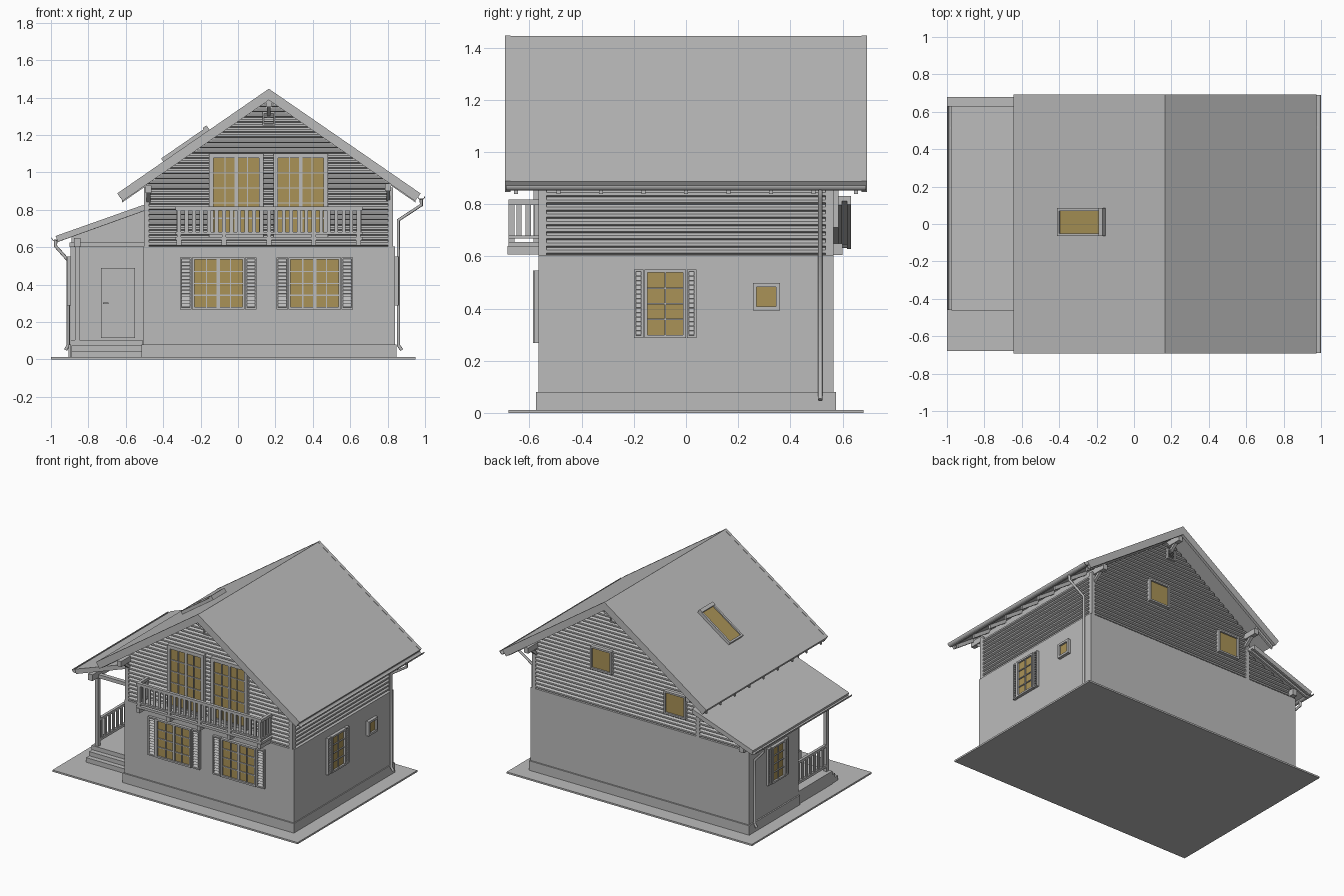
import bpy, math
from mathutils import Matrix, Vector

cube = bpy.data.objects.get("Cube")
if cube:
    bpy.data.objects.remove(cube)


def material(name, rgb):
    m = bpy.data.materials.new(name)
    m.use_nodes = True
    m.diffuse_color = (*rgb, 1)
    m.node_tree.nodes["Principled BSDF"].inputs["Base Color"].default_value = (*rgb, 1)
    return m


GREY = material("plain_grey", (0.5, 0.5, 0.5))
GLASS = material("amber_glass", (0.4, 0.29, 0.095))


# Shape helpers: each returns (vertices, faces)
def prism(profile, a, b, axis="y"):
    n = len(profile)
    at = (lambda p, d: (p[0], d, p[1])) if axis == "y" else (lambda p, d: (d, p[0], p[1]))
    verts = [at(p, a) for p in profile] + [at(p, b) for p in profile]
    faces = [list(range(n)), list(range(2 * n - 1, n - 1, -1))]
    faces += [[i, i + n, (i + 1) % n + n, (i + 1) % n] for i in range(n)]
    return verts, faces


def box(x0, x1, y0, y1, z0, z1):
    return prism([(x0, z0), (x1, z0), (x1, z1), (x0, z1)], y0, y1)


def make(name, shapes, mat=GREY, place=Matrix()):
    verts, faces = [], []
    for v, f in shapes:
        faces += [[i + len(verts) for i in face] for face in f]
        verts += v
    mesh = bpy.data.meshes.new(name)
    mesh.from_pydata([place @ Vector(v) for v in verts], [], faces)
    mesh.materials.append(mat)
    ob = bpy.data.objects.new(name, mesh)
    bpy.context.collection.objects.link(ob)
    # consistent outward normals
    bpy.context.view_layer.objects.active = ob
    ob.select_set(True)
    bpy.ops.object.mode_set(mode="EDIT")
    bpy.ops.mesh.select_all(action="SELECT")
    bpy.ops.mesh.normals_make_consistent(inside=False)
    bpy.ops.object.mode_set(mode="OBJECT")
    ob.select_set(False)
    return ob


def wall(x, y, degrees):
    """Placement whose local -y points out of the wall."""
    return Matrix.Translation((x, y, 0)) @ Matrix.Rotation(math.radians(degrees), 4, "Z")


# Main dimensions
RIDGE_X, RIDGE_Z, SLOPE = 0.165, 1.445, 0.69
HALF = 0.81
A = math.atan(SLOPE)


def roof_z(x, drop=0.0):
    return RIDGE_Z - SLOPE * abs(x - RIDGE_X) - drop


def porch_z(x):
    return 0.66 + 0.354 * (x + 0.975)


# Ground slab, plinth and plaster storey
make("ground_slab", [box(-1, 0.95, -0.68, 0.68, 0, 0.012)])
make("plinth", [box(-0.515, 0.847, -0.575, 0.575, 0.01, 0.08),
                box(-0.905, -0.5, 0, 0.575, 0.01, 0.08)])
make("plaster_walls", [box(-0.507, 0.84, -0.565, 0.565, 0.08, 0.605),
                       box(-0.895, -0.5, 0, 0.565, 0.08, 0.605)])

# Upper storey core
L, R = -0.49, 0.815
make("upper_walls", [
    prism([(L, 0.6), (R, 0.6), (R, roof_z(R, 0.05)), (RIDGE_X, 1.395), (L, roof_z(L, 0.05))], -0.55, 0.55),
    prism([(-0.89, 0.6), (L, 0.6), (L, porch_z(L) - 0.03), (-0.89, porch_z(-0.89) - 0.03)], 0.005, 0.55)])


# Horizontal board siding swept up each upper wall
def siding(name, place, low, high, z0, z1, pitch=0.0275):
    levels = []
    for i in range(round((z1 - z0) / pitch)):
        z = z0 + i * pitch
        levels += [(z, 0), (z + 0.006, 0.013), (z + 0.017, 0.013), (z + pitch, 0)]
    verts, faces = [], []
    for z, d in levels:
        verts += [(low(z), -d, z), (high(z), -d, z)]
    for k in range(0, len(verts) - 2, 2):
        faces.append([k, k + 1, k + 3, k + 2])
    make(name, [(verts, faces)], GREY, place)


def reach(z):
    return max(0.0, (RIDGE_Z - 0.05 - z) / SLOPE)


def back_end(z):
    if z < porch_z(L) - 0.02:
        return max(-0.89, -0.975 + (z - 0.63) / 0.354)
    return max(L, RIDGE_X - reach(z))


siding("front_siding", wall(0, -0.55, 0), lambda z: max(L, RIDGE_X - reach(z)),
       lambda z: min(R, RIDGE_X + reach(z)), 0.607, 1.39)
siding("back_siding", wall(0, 0.55, 180), lambda z: -min(R, RIDGE_X + reach(z)),
       lambda z: -back_end(z), 0.607, 1.39)
siding("right_siding", wall(R, 0, 90), lambda z: -0.55, lambda z: 0.55, 0.607, 0.91)
siding("left_siding", wall(L, 0, -90), lambda z: -0.55, lambda z: 0.55, 0.607, 0.91)
make("corner_posts", [box(x - 0.012, x + 0.015, y - 0.015, y + 0.015, 0.6, 0.92)
                      for x in (L, R) for y in (-0.55, 0.55)])


# Main roof, bargeboards, rafters and purlins
def chevron(t, lift=0.0):
    dx, dz = t * math.sin(A), t * math.cos(A)
    top, tip = RIDGE_Z + lift, RIDGE_Z + lift - SLOPE * HALF
    return [(RIDGE_X, top), (RIDGE_X + HALF, tip), (RIDGE_X + HALF - dx, tip - dz),
            (RIDGE_X, top - t / math.cos(A)), (RIDGE_X - HALF + dx, tip - dz), (RIDGE_X - HALF, tip)]


make("main_roof", [prism(chevron(0.03), -0.685, 0.685)])
make("bargeboards", [prism(chevron(0.05, 0.002), s * 0.693, s * 0.672) for s in (-1, 1)])
rafters = []
for i in range(9):
    y = -0.652 + i * 0.163
    for s, x0 in ((1, R), (-1, L)):
        x1 = RIDGE_X + s * (HALF - 0.025)
        rafters.append(prism([(x0, roof_z(x0, 0.03)), (x1, roof_z(x1, 0.03)),
                              (x1, roof_z(x1, 0.065)), (x0, roof_z(x0, 0.065))], y - 0.008, y + 0.008))
make("rafter_tails", rafters)
make("purlins", [box(x - 0.016, x + 0.016, -0.668, 0.668, z - 0.04, z)
                 for x, z in ((L + 0.012, 0.93), (R - 0.012, 0.94), (RIDGE_X, 1.39))])
make("purlin_braces", [prism([(s * 0.55, z - 0.09), (s * 0.64, z - 0.02), (s * 0.61, z - 0.02), (s * 0.55, z - 0.065)],
                             x - 0.01, x + 0.01, "x")
                       for s in (-1, 1) for x, z in ((L + 0.012, 0.92), (R - 0.012, 0.93), (RIDGE_X, 1.38))])

# Roof window, laid along the left slope
tilt = Matrix.Translation((-0.275, 0.01, roof_z(-0.275))) @ Matrix.Rotation(-A, 4, "Y")
make("skylight_frame", [box(-0.15, 0.15, s * 0.06, s * 0.075, -0.01, 0.022) for s in (-1, 1)]
     + [box(-0.15, -0.137, -0.07, 0.07, -0.01, 0.022), box(0.125, 0.15, -0.075, 0.075, -0.01, 0.03)], GREY, tilt)
make("skylight_glass", [box(-0.14, 0.13, -0.062, 0.062, 0.005, 0.014)], GLASS, tilt)

# Porch roof with rafters and beams
PX0, PX1 = -0.975, L


def lean(t, y0, y1):
    return prism([(PX0, porch_z(PX0)), (PX1, porch_z(PX1)), (PX1, porch_z(PX1) - t),
                  (PX0 + 0.35 * t, porch_z(PX0) - 0.95 * t)], y0, y1)


make("porch_roof", [lean(0.02, -0.455, 0.625)])
make("porch_bargeboards", [lean(0.033, -0.462, -0.447), lean(0.033, 0.617, 0.632)])
make("porch_rafters", [lean(0.034, y - 0.007, y + 0.007) for y in (-0.34, -0.22, -0.1, 0.02, 0.59)])
make("porch_beams", [box(-0.878, -0.842, -0.45, 0.6, 0.605, 0.65), box(-0.9, L, -0.38, -0.35, 0.6, 0.625)])

# Porch floor, steps, post, railing and door
make("porch_steps", [box(-0.895, -0.51, -0.385, 0, 0.01, 0.105), box(-0.89, -0.515, -0.42, -0.38, 0.01, 0.075),
                     box(-0.89, -0.515, -0.455, -0.41, 0.01, 0.045)])
make("porch_posts", [box(-0.872, -0.848, y - 0.012, y + 0.012, 0.1, 0.61) for y in (-0.365, -0.013)])
make("porch_railing", [box(-0.87, -0.85, -0.365, 0, z, z + 0.018) for z in (0.135, 0.28)]
     + [box(-0.865, -0.855, y - 0.011, y + 0.011, 0.14, 0.29) for y in [-0.32 + 0.045 * i for i in range(7)]])
make("front_door", [box(-0.732, -0.55, -0.009, 0.005, 0.115, 0.49), box(-0.722, -0.692, -0.02, 0, 0.296, 0.304)]
     + [box(x, x + 0.006, -0.015, 0, 0.455, 0.461) for x in (-0.715, -0.67)])


# Windows and shutters
def louvres(x0, x1, z0, z1, count):
    bar, step = 0.009, (z1 - z0 - 0.018) / count
    out = [box(x0, x0 + bar, -0.018, 0, z0, z1), box(x1 - bar, x1, -0.018, 0, z0, z1),
           box(x0, x1, -0.018, 0, z0, z0 + bar), box(x0, x1, -0.018, 0, z1 - bar, z1)]
    for i in range(count):
        z = z0 + bar + i * step
        out.append(prism([(-0.003, z + step), (-0.015, z + 0.002), (-0.003, z + 0.002)], x0 + bar, x1 - bar, "x"))
    return out


def window(name, place, w, z0, z1, leaves=1, cols=2, rows=4, rim=0.012, shutter=0.0):
    h = w / 2
    frame = [box(s * h, s * (h - rim), -0.022, 0.01, z0, z1) for s in (-1, 1)]
    frame += [box(-h, h, -0.022, 0.01, z0, z0 + rim), box(-h, h, -0.022, 0.01, z1 - rim, z1)]
    inner, n = w - 2 * rim, leaves * cols
    for i in range(1, n):
        t = 0.009 if i % cols == 0 else 0.003
        x = -inner / 2 + inner * i / n
        frame.append(box(x - t, x + t, -0.017, 0, z0, z1))
    for i in range(1, rows):
        z = z0 + rim + (z1 - z0 - 2 * rim) * i / rows
        frame.append(box(-h + rim, h - rim, -0.016, 0, z - 0.003, z + 0.003))
    make(name + "_frame", frame, GREY, place)
    make(name + "_glass", [box(-h + rim / 2, h - rim / 2, -0.009, -0.001, z0 + 0.004, z1 - 0.004)], GLASS, place)
    if shutter:
        gap = h + 0.003
        make(name + "_shutters", louvres(-gap - shutter, -gap, z0, z1, 14)
             + louvres(gap, gap + shutter, z0, z1, 14), GREY, place)


for side, x in (("left", 0.41), ("right", -0.105)):
    window("front_window_" + side, wall(x, -0.565, 0), 0.28, 0.268, 0.545, 2, shutter=0.062)
for side, x in (("left", 0.335), ("right", -0.01)):
    window("balcony_door_" + side, wall(x, -0.563, 0), 0.29, 0.65, 1.102, 2, rows=5, rim=0.024)
window("right_window", wall(0.84, -0.08, 90), 0.16, 0.287, 0.55, shutter=0.037)
window("right_small_window", wall(0.84, 0.308, 90), 0.104, 0.393, 0.497, cols=1, rows=1, rim=0.015)
window("left_window", wall(-0.895, 0.25, -90), 0.15, 0.287, 0.55, shutter=0.037)
window("back_window_high", wall(0.27, 0.563, 180), 0.17, 0.875, 1.04, cols=1, rows=1)
window("back_window_low", wall(-0.316, 0.563, 180), 0.17, 0.71, 0.875, cols=1, rows=1)
for name, y, turn in (("front", -0.56, 0), ("back", 0.56, 180)):
    make(name + "_gable_vent", louvres(-0.034, 0.034, 1.25, 1.325, 5), GREY, wall(RIDGE_X, y, turn))

# Balcony: floor, joists, rails, posts and balusters
B0, B1, BY = -0.335, 0.665, -0.68
make("balcony_floor", [box(B0, B1, BY, -0.555, 0.638, 0.655)])
stations = [B0 + 0.02 + i * 0.24 for i in range(5)]
make("balcony_joists", [box(x - 0.013, x + 0.013, BY - 0.005, -0.55, 0.608, 0.64) for x in stations])
rails = []
for z, t in ((0.668, 0.012), (0.797, 0.02)):
    rails += [box(B0, B1, BY, BY + 0.022, z, z + t)]
    rails += [box(x, x + 0.022, BY, -0.555, z, z + t) for x in (B0, B1 - 0.022)]
make("balcony_rails", rails)
make("balcony_posts", [box(x - 0.011, x + 0.011, BY, BY + 0.022, 0.65, 0.8) for x in stations])
balusters = [box(x - 0.01, x + 0.01, BY + 0.006, BY + 0.015, 0.67, 0.8)
             for x in [stations[0] + 0.04 * i for i in range(25)]]
balusters += [box(x, x + 0.01, y - 0.01, y + 0.01, 0.67, 0.8)
              for x in (B0 + 0.006, B1 - 0.016) for y in (-0.64, -0.605, -0.57)]
make("balcony_balusters", balusters)


# Gutters and downpipes
def gutter(name, x, z, y0, y1, r=0.02):
    arc = [math.pi + math.pi * i / 8 for i in range(9)]
    profile = [(x + r * math.cos(a), z + r * math.sin(a)) for a in arc]
    profile += [(x + 0.8 * r * math.cos(a), z + 0.8 * r * math.sin(a)) for a in reversed(arc)]
    make(name, [prism(profile, y0, y1)])


def pipe(name, points, y):
    curve = bpy.data.curves.new(name, "CURVE")
    curve.dimensions = "3D"
    curve.bevel_depth, curve.bevel_resolution, curve.use_fill_caps = 0.009, 2, True
    spline = curve.splines.new("POLY")
    spline.points.add(len(points) - 1)
    for p, (x, z) in zip(spline.points, points):
        p.co = (x, y, z, 1)
    curve.materials.append(GREY)
    bpy.context.collection.objects.link(bpy.data.objects.new(name, curve))


gutter("right_gutter", 0.98, 0.872, -0.69, 0.69)
gutter("porch_gutter", -0.978, 0.652, -0.46, 0.63)
pipe("right_downpipe", [(0.98, 0.86), (0.98, 0.825), (0.858, 0.745), (0.858, 0.075), (0.876, 0.05)], 0.515)
pipe("left_downpipe", [(-0.975, 0.64), (-0.975, 0.605), (-0.908, 0.53), (-0.908, 0.075), (-0.922, 0.05)], 0.515)
